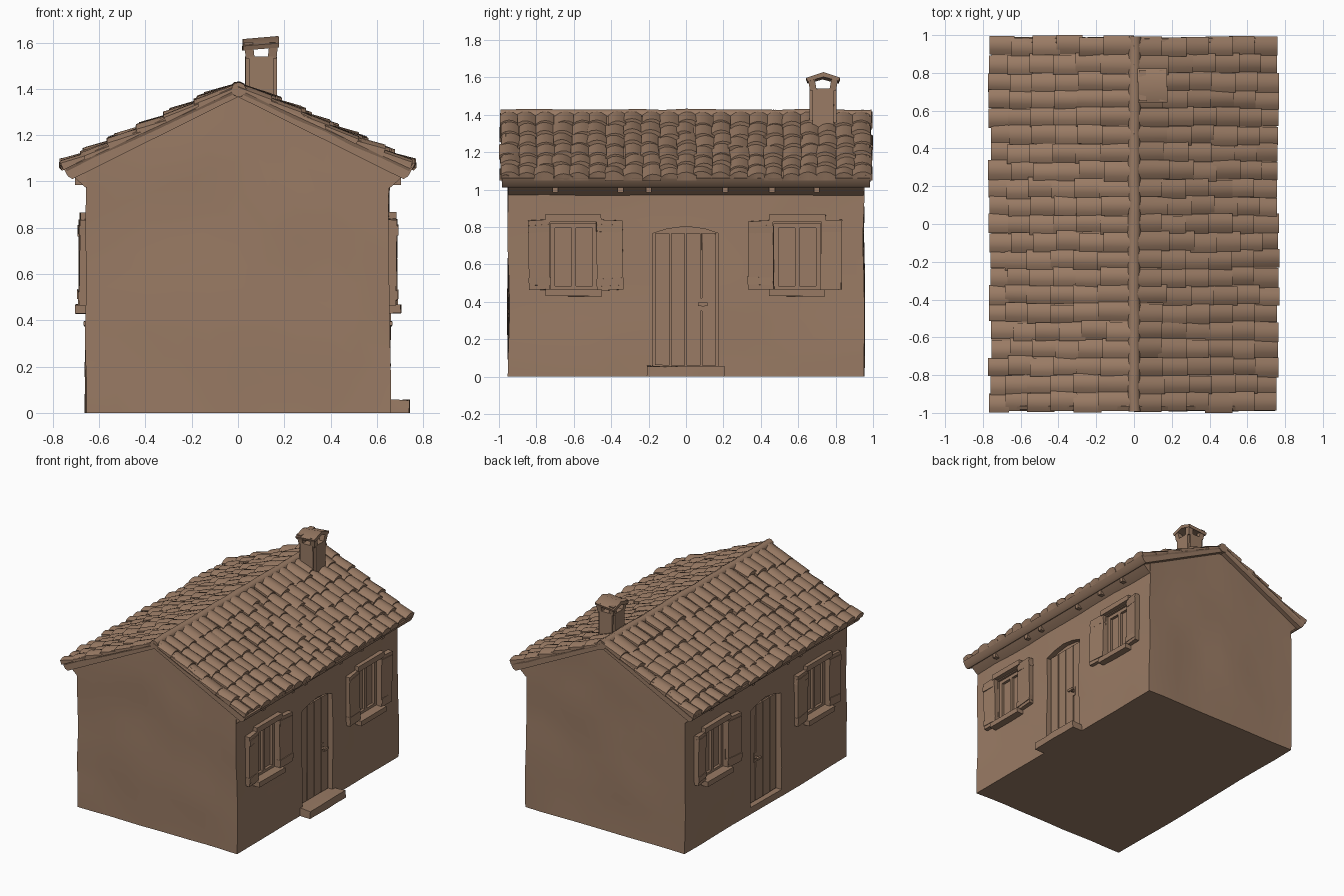
import bpy, bmesh, math, random
from mathutils import Vector, noise

if "Cube" in bpy.data.objects:
    bpy.data.objects.remove(bpy.data.objects["Cube"])

random.seed(4)
clay = bpy.data.materials.new("warm_brown_clay")
clay.diffuse_color = (0.32, 0.197, 0.128, 1)
clay.use_nodes = True
clay.node_tree.nodes["Principled BSDF"].inputs["Base Color"].default_value = clay.diffuse_color


def finish(name, bm, rough=0.0, freq=6):
    """Turn a bmesh into an object, with a slight hand-made unevenness."""
    for v in bm.verts:
        if rough:
            d = noise.noise_vector(v.co * freq) * rough
            if v.co.z < 0.001:
                d.z = 0
            v.co += d
    bmesh.ops.recalc_face_normals(bm, faces=bm.faces)
    me = bpy.data.meshes.new(name)
    bm.to_mesh(me)
    bm.free()
    me.materials.append(clay)
    ob = bpy.data.objects.new(name, me)
    bpy.context.collection.objects.link(ob)
    return ob


def add_box(bm, x0, x1, y0, y1, z0, z1):
    vs = bmesh.ops.create_cube(bm, size=1)["verts"]
    for v in vs:
        v.co = Vector(((x0 + x1) / 2 + v.co.x * (x1 - x0),
                       (y0 + y1) / 2 + v.co.y * (y1 - y0),
                       (z0 + z1) / 2 + v.co.z * (z1 - z0)))
    return vs


def add_prism(bm, pts, axis, a, b):
    """Extrude a profile along x (points are y,z) or along y (points are x,z)."""
    def at(p, t):
        return (t, p[0], p[1]) if axis == "x" else (p[0], t, p[1])
    n = len(pts)
    lo = [bm.verts.new(at(p, a)) for p in pts]
    hi = [bm.verts.new(at(p, b)) for p in pts]
    bm.faces.new(lo)
    bm.faces.new(hi[::-1])
    for i in range(n):
        bm.faces.new((lo[i], lo[(i + 1) % n], hi[(i + 1) % n], hi[i]))


def add_tube(bm, path, r, sides=8):
    """Lumpy tube along a path that lies in the y or the x-z direction."""
    rings = []
    axis = (path[-1] - path[0]).normalized()
    u = axis.orthogonal().normalized()
    w = axis.cross(u)
    for p in path:
        rr = r * random.uniform(0.92, 1.1)
        rings.append([bm.verts.new(p + rr * (u * math.cos(t) + w * math.sin(t)))
                      for t in (2 * math.pi * k / sides for k in range(sides))])
    for a, b in zip(rings, rings[1:]):
        for k in range(sides):
            bm.faces.new((a[k], a[(k + 1) % sides], b[(k + 1) % sides], b[k]))
    bm.faces.new(rings[0])
    bm.faces.new(rings[-1])


def roof_z(x):
    return 1.405 - 0.46 * abs(x)


# Plastered walls with gable ends
bm = bmesh.new()
bmesh.ops.create_cube(bm, size=1)
bmesh.ops.subdivide_edges(bm, edges=bm.edges[:], cuts=9, use_grid_fill=True)
for v in bm.verts:
    x, y, z = v.co
    x *= 1.315 - 0.012 * (z + 0.5)
    v.co = (x, y * 1.9, (z + 0.5) * (1.37 - 0.49 * abs(x)))
walls = finish("walls", bm, 0.012, 3)

# Window and door recesses, cut on both long sides
WINDOWS = (-0.6, 0.595)
ARCH = [(-0.18, 0.05), (0.175, 0.05), (0.175, 0.765), (0.1, 0.79),
        (0, 0.803), (-0.1, 0.79), (-0.18, 0.765)]
bm = bmesh.new()
for s in (-1, 1):
    xs = sorted((s * 0.615, s * 0.8))
    for c in WINDOWS:
        add_box(bm, *xs, c - 0.125, c + 0.125, 0.46, 0.82)
    add_prism(bm, ARCH, "x", *xs)
cutter = finish("opening_cutter", bm)
cutter.hide_render = True
mod = walls.modifiers.new("openings", "BOOLEAN")
mod.object, mod.operation, mod.solver = cutter, "DIFFERENCE", "EXACT"
bpy.context.view_layer.objects.active = walls
bpy.ops.object.modifier_apply(modifier=mod.name)
bpy.data.objects.remove(cutter)


def side_boxes(name, boxes, rough=0.006):
    """Boxes given for the right side and repeated on the left."""
    bm = bmesh.new()
    for s in (-1, 1):
        for x0, x1, y0, y1, z0, z1 in boxes:
            add_box(bm, *sorted((s * x0, s * x1)), y0, y1, z0, z1)
    return finish(name, bm, rough)


sills, lintels, frames = [], [], []
for c in WINDOWS:
    sills.append((0.62, 0.702, c - 0.15, c + 0.15, 0.43, 0.468))
    lintels.append((0.64, 0.682, c - 0.15, c + 0.15, 0.825, 0.865))
    for y0, y1 in ((-0.127, -0.1), (-0.012, 0.012), (0.1, 0.127)):
        frames.append((0.6, 0.635, c + y0, c + y1, 0.46, 0.82))
    for z0, z1 in ((0.46, 0.485), (0.795, 0.82)):
        frames.append((0.6, 0.635, c - 0.125, c + 0.125, z0, z1))
side_boxes("window_sills", sills)
side_boxes("window_lintels", lintels)
side_boxes("window_frames", frames, 0)

# Open shutters, leaning slightly off the wall
bm = bmesh.new()
for s in (-1, 1):
    for c in WINDOWS:
        for d in (-1, 1):
            w = 0.14 if c * d < 0 else 0.115
            y0, y1 = c + d * 0.125, c + d * (0.125 + w)
            hinge, tip = s * 0.664, s * 0.676
            for z0, z1, t in ((0.465, 0.835, 0.014), (0.49, 0.53, 0.02), (0.77, 0.81, 0.02)):
                add_prism(bm, [(hinge - s * 0.02, y0), (hinge + s * t * 0.7, y0),
                               (tip + s * t * 0.7, y1), (tip - s * 0.03, y1)], "y", z0, z1)
# the profiles above are plans (x,y), so swap y and z
for v in bm.verts:
    v.co.y, v.co.z = v.co.z, v.co.y
finish("shutters", bm, 0.012)

# Doors: plank panels, rails and handle in each arched recess
planks = [(0.6, 0.627, -0.165 + i * 0.083, -0.089 + i * 0.083, 0.06, 0.765) for i in range(4)]
side_boxes("door_planks", planks, 0.004)
bm = bmesh.new()
for s in (-1, 1):
    add_tube(bm, [Vector((s * t, 0.09, 0.385)) for t in (0.615, 0.64, 0.665)], 0.012)
    add_box(bm, *sorted((s * 0.655, s * 0.668)), 0.065, 0.115, 0.377, 0.395)
    add_box(bm, *sorted((s * 0.62, s * 0.633)), 0.078, 0.102, 0.35, 0.42)
finish("door_handles", bm)

# Door step, right side only
bm = bmesh.new()
add_box(bm, 0.6, 0.742, -0.208, 0.205, 0, 0.055)
bmesh.ops.subdivide_edges(bm, edges=bm.edges[:], cuts=3, use_grid_fill=True)
finish("door_step", bm, 0.008)

# Roof slab and eave mouldings
bm = bmesh.new()
add_prism(bm, [(0, 1.405), (0.755, 1.058), (0.735, 1.022), (0.715, 1.01), (0, 1.365),
               (-0.715, 1.01), (-0.735, 1.022), (-0.755, 1.058)], "y", -0.985, 0.985)
finish("roof_slab", bm)
bm = bmesh.new()
for s in (-1, 1):
    add_prism(bm, [(s * 0.63, 0.96), (s * 0.66, 0.975), (s * 0.71, 1.02), (s * 0.63, 1.05)],
              "y", -0.95, 0.95)
    for y in (-0.7, -0.35, -0.2, 0.21, 0.46, 0.7):
        add_box(bm, *sorted((s * 0.64, s * 0.705)), y - 0.015, y + 0.015, 0.985, 1.03)
finish("eave_moulding", bm)

# Arched roof tiles in staggered, uneven courses
bm = bmesh.new()
COURSES = [0.0, 0.17, 0.30, 0.42, 0.545, 0.66, 0.765]
COLS = 21
step = 1.98 / COLS
for s in (-1, 1):
    for col in range(COLS):
        yc = -0.99 + step * (col + 0.5)
        shift = random.uniform(-0.025, 0.025)
        for i in range(6):
            xa = max(0.0, COURSES[i] + shift - 0.02) if i else 0.0
            xb = COURSES[i + 1] + (shift if i < 5 else random.uniform(-0.012, 0.008))
            half = step * random.uniform(0.5, 0.56)
            y = yc + random.uniform(-0.008, 0.008)
            lift = random.uniform(0.012, 0.03)
            tilt = random.uniform(-0.007, 0.007)
            rows = []
            for x, up in ((xa, 0.004), (xb, lift)):
                rows.append([bm.verts.new((
                    s * x, max(-1, min(1, y + half * k)),
                    roof_z(x) + up + tilt * k + 0.018 * (1 - k * k)))
                    for k in (-1, -0.5, 0, 0.5, 1)])
            base = [bm.verts.new((s * (xb - 0.012), v.co.y, roof_z(xb) - 0.004)) for v in rows[1]]
            top = [bm.verts.new((s * xa, v.co.y, roof_z(xa) - 0.004)) for v in (rows[0][0], rows[0][4])]
            for a, b in ((rows[0], rows[1]), (rows[1], base)):
                for k in range(4):
                    bm.faces.new((a[k], a[k + 1], b[k + 1], b[k]))
            bm.faces.new((rows[0][0], rows[1][0], base[0], top[0]))
            bm.faces.new((rows[0][4], top[1], base[4], rows[1][4]))
finish("roof_tiles", bm)

# Ridge cap and rounded gable edges
bm = bmesh.new()
add_tube(bm, [Vector((random.uniform(-0.004, 0.004), -0.992 + 0.124 * i,
                      1.395 + random.uniform(-0.004, 0.004))) for i in range(17)], 0.034, 10)
finish("ridge_cap", bm)
bm = bmesh.new()
for s in (-1, 1):
    for e in (-1, 1):
        add_tube(bm, [Vector((s * x, e * 0.965, roof_z(x) - 0.006))
                      for x in (0.0, 0.12, 0.25, 0.38, 0.5, 0.62, 0.745)], 0.025)
finish("gable_edges", bm)

# Chimney: shaft, four flaring posts and a small gabled cap
bm = bmesh.new()
add_box(bm, 0.032, 0.168, 0.66, 0.805, 1.28, 1.54)
bmesh.ops.bevel(bm, geom=[e for e in bm.edges if abs(e.verts[0].co.z - e.verts[1].co.z) > 0.1],
                offset=0.015, segments=2, affect="EDGES")
finish("chimney_shaft", bm, 0.003)
bm = bmesh.new()
for sx in (-1, 1):
    for sy in (-1, 1):
        for v in add_box(bm, *sorted((0.1 + sx * 0.028, 0.1 + sx * 0.066)),
                         *sorted((0.7325 + sy * 0.034, 0.7325 + sy * 0.07)), 1.53, 1.6):
            if v.co.z > 1.56:
                v.co.x += sx * 0.008
                v.co.y += sy * 0.012
finish("chimney_posts", bm)
bm = bmesh.new()
add_prism(bm, [(0.642, 1.587), (0.733, 1.618), (0.823, 1.587), (0.816, 1.568),
               (0.733, 1.592), (0.65, 1.568)], "x", 0.02, 0.177)
for v in bm.verts:
    v.co.z += 0.012 if v.co.x > 0.1 else -0.004
finish("chimney_cap", bm, 0.004)

# Soft shading with crisp corners
bpy.ops.object.select_all(action="SELECT")
bpy.ops.object.shade_smooth_by_angle(angle=math.radians(40))
